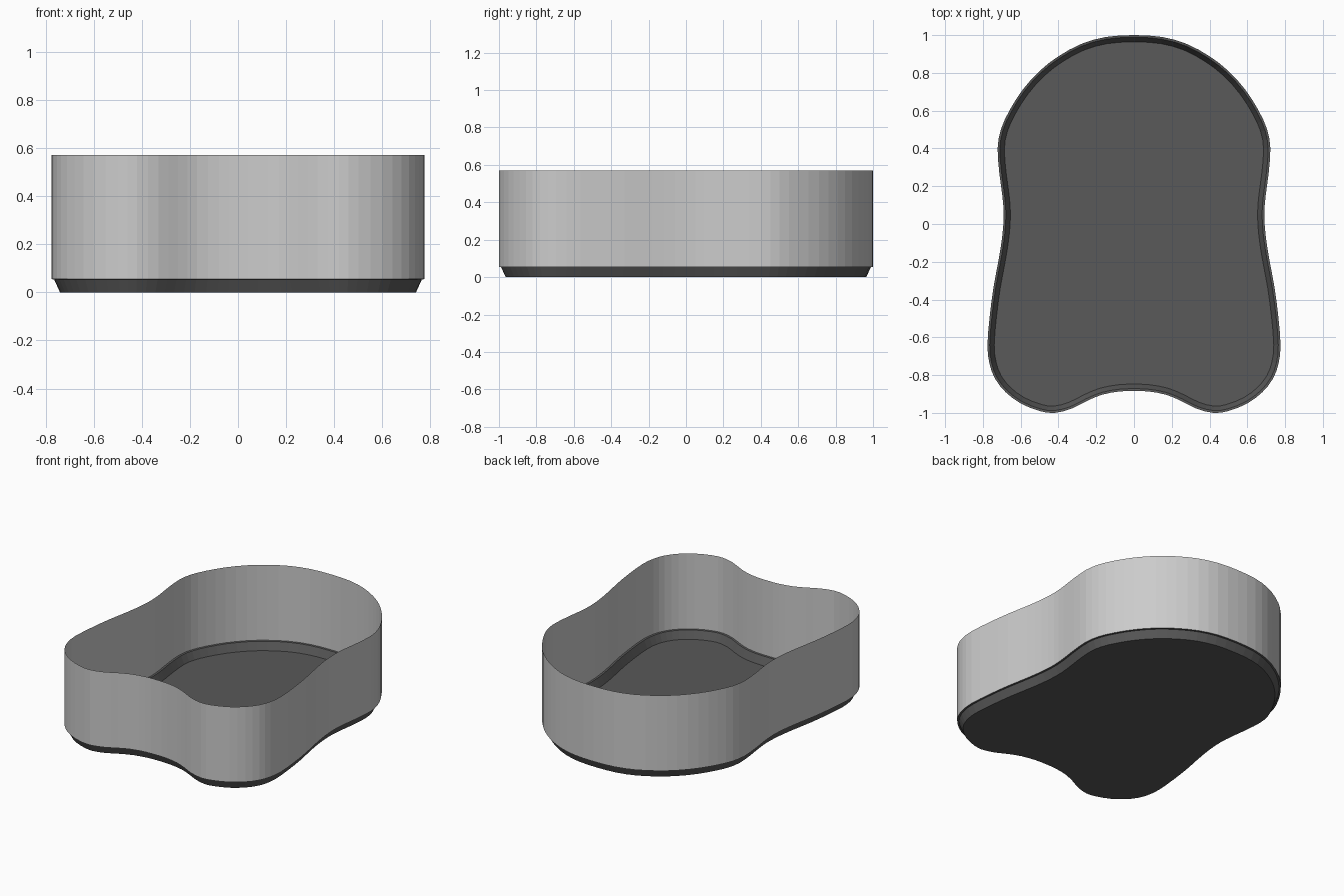
import bpy
import bmesh
from mathutils import Vector

if "Cube" in bpy.data.objects:
    bpy.data.objects.remove(bpy.data.objects["Cube"])

# Right half of the outline, from the rounded back to the notched front
HALF = [(0, 1.0), (0.15, 0.99), (0.28, 0.953), (0.40, 0.888), (0.50, 0.81),
        (0.59, 0.71), (0.66, 0.60), (0.705, 0.50), (0.722, 0.40), (0.713, 0.27),
        (0.697, 0.15), (0.69, 0.05), (0.697, -0.06), (0.715, -0.18),
        (0.743, -0.33), (0.763, -0.48), (0.776, -0.64), (0.765, -0.74),
        (0.735, -0.82), (0.68, -0.89), (0.60, -0.95), (0.50, -0.99),
        (0.42, -1.0), (0.33, -0.977), (0.25, -0.937), (0.17, -0.904),
        (0.08, -0.887), (0, -0.884)]
STEPS = 2
RIM_Z, BASE_Z = 0.57, 0.055


def smooth_loop(points):
    """Closed Catmull-Rom curve through the points."""
    n, out = len(points), []
    for i in range(n):
        a, b, c, d = (points[(i + k) % n] for k in (-1, 0, 1, 2))
        for s in range(STEPS):
            t = s / STEPS
            out.append(0.5 * (2 * b + (c - a) * t + (2 * a - 5 * b + 4 * c - d) * t ** 2
                              + (3 * b - a - 3 * c + d) * t ** 3))
    return out


def inset(points, dist):
    """Move each point inward along its outline normal."""
    n, out = len(points), []
    for i, p in enumerate(points):
        tangent = (points[(i + 1) % n] - points[i - 1]).normalized()
        out.append(p + Vector((tangent.y, -tangent.x)) * dist)
    return out


def shell(name, rings, cap=False):
    """Stack of (points, z) rings joined by quads, optionally with a floor."""
    bm = bmesh.new()
    loops = [[bm.verts.new((p.x, p.y, z)) for p in pts] for pts, z in rings]
    for low, high in zip(loops, loops[1:]):
        n = len(low)
        for i in range(n):
            j = (i + 1) % n
            bm.faces.new((low[j], low[i], high[i], high[j]))
    if cap:
        bm.faces.new(loops[0])
    mesh = bpy.data.meshes.new(name)
    bm.to_mesh(mesh)
    bm.free()
    obj = bpy.data.objects.new(name, mesh)
    bpy.context.collection.objects.link(obj)
    return obj


# Full clockwise outline by mirroring the half
half = [Vector(p) for p in HALF]
mirrored = [Vector((-p.x, p.y)) for p in reversed(half[1:-1])]
outline = smooth_loop(half + mirrored)

# Upright thin wall
shell("side_wall", [(outline, BASE_Z), (outline, RIM_Z)])

# Dark floor with bevelled edge and narrow ledge under the wall
base = shell("base_tray", [(inset(outline, 0.036), 0.0),
                           (inset(outline, 0.012), BASE_Z - 0.002),
                           (outline, BASE_Z)], cap=True)
dark = bpy.data.materials.new("dark_base")
dark.diffuse_color = (0.1, 0.1, 0.1, 1)
dark.use_nodes = True
dark.node_tree.nodes["Principled BSDF"].inputs["Base Color"].default_value = dark.diffuse_color
base.data.materials.append(dark)
